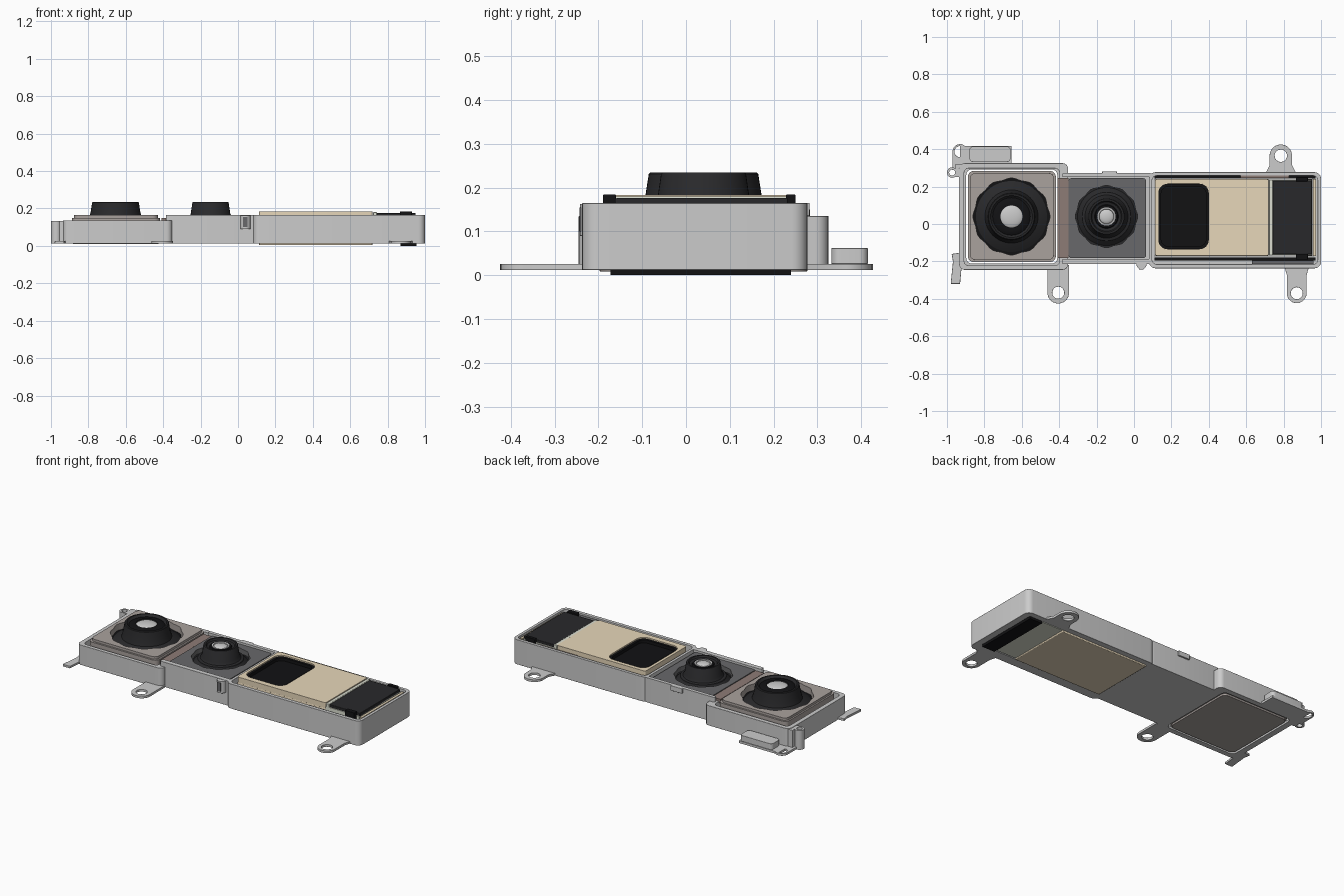
import bpy, bmesh, math

if "Cube" in bpy.data.objects:
    bpy.data.objects.remove(bpy.data.objects["Cube"])

def mat(name, r, g, b):
    m = bpy.data.materials.new(name)
    m.diffuse_color = (r, g, b, 1)
    m.use_nodes = True
    m.node_tree.nodes["Principled BSDF"].inputs["Base Color"].default_value = m.diffuse_color
    return m

BLACK = mat("black", .006, .006, .007)
DARK = mat("charcoal", .022, .022, .024)
BEIGE = mat("beige", .80, .68, .49)
TAUPE = mat("taupe", .40, .36, .34)
BROWN = mat("brown", .27, .20, .18)
SLATE = mat("slate", .14, .14, .145)
PALE = mat("pale", .72, .74, .64)
GLASS = mat("glass", .75, .75, .75)

# ---------- outline helpers ----------
def arc(cx, cy, r, a0=0, a1=360, n=32):
    full = abs(a1 - a0) == 360
    k = n if full else n + 1
    return [(cx + r * math.cos(math.radians(a0 + (a1 - a0) * i / n)),
             cy + r * math.sin(math.radians(a0 + (a1 - a0) * i / n))) for i in range(k)]

def rrect(x0, x1, y0, y1, r=.02, n=6):
    return (arc(x1 - r, y1 - r, r, 0, 90, n) + arc(x0 + r, y1 - r, r, 90, 180, n) +
            arc(x0 + r, y0 + r, r, 180, 270, n) + arc(x1 - r, y0 + r, r, 270, 359.99, n))

def lobed(cx, cy, r, n=72):
    out = []
    for i in range(n):
        a = math.tau * i / n
        q = r * (1 + .02 * math.cos(12 * a))
        out.append((cx + q * math.cos(a), cy + q * math.sin(a)))
    return out

def finish(name, bm, material, bevel=0):
    bmesh.ops.remove_doubles(bm, verts=bm.verts, dist=1e-5)
    bmesh.ops.recalc_face_normals(bm, faces=bm.faces)
    me = bpy.data.meshes.new(name)
    bm.to_mesh(me)
    bm.free()
    o = bpy.data.objects.new(name, me)
    bpy.context.collection.objects.link(o)
    if material:
        me.materials.append(material)
    if bevel:
        b = o.modifiers.new("soft_edges", 'BEVEL')
        b.width, b.segments, b.limit_method = bevel, 2, 'ANGLE'
        b.angle_limit = math.radians(50)
    return o

# extruded plate; loops inside the first one become holes
def plate(name, loops, z0, z1, material=None, bevel=0):
    cu = bpy.data.curves.new(name + "_outline", 'CURVE')
    cu.dimensions, cu.fill_mode, cu.extrude = '2D', 'BOTH', (z1 - z0) / 2
    for loop in loops:
        s = cu.splines.new('POLY')
        s.points.add(len(loop) - 1)
        for p, (x, y) in zip(s.points, loop):
            p.co = (x, y, 0, 1)
        s.use_cyclic_u = True
    tmp = bpy.data.objects.new("outline", cu)
    bpy.context.collection.objects.link(tmp)
    me = tmp.to_mesh()
    bm = bmesh.new()
    bm.from_mesh(me)
    tmp.to_mesh_clear()
    bpy.data.objects.remove(tmp)
    bmesh.ops.translate(bm, verts=bm.verts, vec=(0, 0, (z0 + z1) / 2))
    return finish(name, bm, material, bevel)

def box(name, x0, x1, y0, y1, z0, z1, material=None, bevel=0):
    return plate(name, [[(x0, y0), (x1, y0), (x1, y1), (x0, y1)]], z0, z1, material, bevel)

def revolve(name, cx, cy, profile, material, n=48):
    bm = bmesh.new()
    rings = [[bm.verts.new((x + 0, y + 0, z)) for x, y in arc(cx, cy, max(r, 1e-6), n=n)]
             for r, z in profile]
    for a, b in zip(rings, rings[1:]):
        for i in range(n):
            bm.faces.new((a[i], a[(i + 1) % n], b[(i + 1) % n], b[i]))
    return finish(name, bm, material)

Z0, ZF = .012, .026   # underside and top of the bracket floor

# ---------- bracket frame ----------
plate("left_frame_wall", [rrect(-.935, -.352, -.245, .325, .03), rrect(-.908, -.398, -.222, .298, .025)], Z0, .135, None, .005)
plate("right_frame_wall", [rrect(.08, 1.0, -.237, .277, .035), rrect(.097, .982, -.215, .258, .025)], Z0, .165, None, .004)
for n, y0, y1 in (("front", -.215, -.186), ("back", .25, .272)):
    plate("middle_frame_wall_" + n, [rrect(-.385, .095, y0, y1, .009)], Z0, .165, None, .003)
plate("left_floor", [rrect(-.93, -.36, -.24, .32, .03), rrect(-.897, -.41, -.212, .292, .03)], Z0, ZF)
box("middle_floor", -.40, .09, -.20, .262, Z0, ZF)
plate("right_floor", [rrect(.085, .995, -.232, .272, .03), rrect(.11, .96, -.175, .243, .01)], Z0, ZF)

# ---------- screw tabs ----------
def tab(name, cx, cy, r, hole, base_y, flare):
    s = 1 if cy > 0 else -1
    loop = arc(cx, cy, r, 0, 180 * s, 20)
    mid = base_y + s * .04
    loop += [(cx - r, mid), (cx - r - flare, base_y), (cx - r - flare, base_y - s * .02),
             (cx + r + flare, base_y - s * .02), (cx + r + flare, base_y), (cx + r, mid)]
    plate(name, [loop, arc(cx, cy, hole)], Z0, ZF, None, .002)

tab("back_right_tab", .785, .365, .06, .033, .275, .02)
tab("front_left_tab", -.405, -.367, .058, .032, -.24, 0)
tab("front_right_tab", .87, -.37, .053, .032, -.232, .012)
tab("back_left_tab", -.93, .387, .04, .03, .31, .0)
box("back_pad_base", -.93, -.655, .31, .418, Z0, ZF)
plate("back_pad", [rrect(-.88, -.66, .332, .415, .02)], ZF, .062, None, .008)
plate("left_finger", [[(-.98, -.32), (-.93, -.32), (-.922, -.235), (-.90, -.235), (-.90, -.15),
                       (-.975, -.16), (-.968, -.20)]], Z0, ZF, None, .002)
plate("corner_post", [arc(-.972, .275, .028), arc(-.972, .275, .016)], Z0, .132)
box("corner_post_web", -.955, -.925, .25, .32, Z0, .132)
plate("front_pin", [arc(.04, -.215, .027)], .09, .163, None, .004)
box("pin_slot", .027, .05, -.2435, -.23, .10, .155, SLATE)
box("back_clip", -.17, -.09, .268, .282, .135, .165, None, .003)

# ---------- wide camera module ----------
LX, MX, CY = -.655, -.147, .04
hole = lobed(LX, CY, .202)
plate("wide_module_body", [rrect(-.888, -.418, -.203, .283, .03), hole], .02, .15, TAUPE, .006)
plate("wide_module_cover", [rrect(-.878, -.428, -.192, .272, .03), hole], .148, .165, TAUPE, .005)
plate("wide_module_underside", [rrect(-.882, -.424, -.197, .277, .03)], .009, .03, TAUPE, .003)
plate("wide_recess", [lobed(LX, CY, .204)], .06, .125, BLACK)
revolve("wide_lens_barrel", LX, CY, [(.19, .125), (.165, .14), (.142, .15), (.133, .18), (.125, .231), (.121, .235),
        (.112, .235), (.106, .226), (.10, .221)], DARK)
revolve("wide_lens_ring", LX, CY, [(.101, .221), (.096, .225), (.075, .229), (.06, .229)], BLACK)
revolve("wide_lens_glass", LX, CY, [(.063, .212)] + [(.063 * math.cos(t), .218 + .017 * math.sin(t))
        for t in [math.pi / 2 * i / 8 for i in range(9)]], GLASS)

# ---------- middle camera module ----------
hole = lobed(MX, CY, .163)
plate("middle_module_body", [rrect(-.35, .064, -.182, .245, .015), hole], ZF, .155, SLATE, .005)
plate("middle_recess", [lobed(MX, CY, .165)], .04, .125, DARK)
revolve("middle_lens_barrel", MX, CY, [(.155, .125), (.132, .145), (.13, .152), (.115, .156), (.106, .17), (.097, .231),
        (.094, .235), (.084, .235), (.078, .225), (.062, .219)], DARK)
revolve("middle_lens_ring", MX, CY, [(.065, .218), (.06, .226), (.05, .227), (.046, .22)], BLACK)
revolve("middle_lens_collar", MX, CY, [(.052, .222), (.049, .229), (.041, .229), (.038, .222)], GLASS)
revolve("middle_lens_glass", MX, CY, [(.04, .216)] + [(.04 * math.cos(t), .22 + .014 * math.sin(t))
        for t in [math.pi / 2 * i / 8 for i in range(9)]], GLASS)
box("joining_strip", -.408, -.35, -.182, .245, .125, .15, BROWN)

# ---------- folded telephoto module ----------
window = rrect(.13, .40, -.135, .215, .05)
box("tele_body", .112, .72, -.17, .24, .004, .15, BEIGE, .004)
plate("tele_cover", [rrect(.112, .72, -.17, .24, .012), window], .148, .183, BEIGE, .004)
plate("tele_window", [rrect(.128, .402, -.137, .217, .05)], .14, .156, BLACK)
plate("tele_window_rim", [window, rrect(.145, .385, -.12, .20, .04)], .15, .175, BLACK)
box("tele_end_base", .72, .95, -.168, .238, .012, .16, PALE)
box("tele_end_strip", .722, .742, -.168, .238, .15, .18, PALE, .003)
box("tele_sensor_block", .742, .95, -.162, .232, .155, .176, DARK, .003)
for n, y0, y1 in (("front", -.19, -.16), ("back", .228, .25)):
    box("tele_corner_" + n, .865, .93, y0, y1, .06, .184, BLACK, .003)
box("tele_underside_band", .87, .955, -.172, .24, 0, .03, BLACK)
box("tele_flex_edge", .957, .972, -.17, .24, ZF, .16, BEIGE)
box("flex_bar_back", .57, .83, .245, .259, ZF, .16, BROWN)
box("flex_bar_front", .63, .96, -.216, -.196, ZF, .155, SLATE)
box("tele_side_shadow_front", .11, .97, -.196, -.18, ZF, .13, BLACK)
box("tele_side_shadow_back", .11, .97, .242, .258, ZF, .13, BLACK)

# smooth curved sides, keep hard edges
bpy.ops.object.select_all(action='DESELECT')
for o in bpy.context.scene.objects:
    o.select_set(True)
    bpy.context.view_layer.objects.active = o
bpy.ops.object.shade_smooth_by_angle(angle=math.radians(32))
